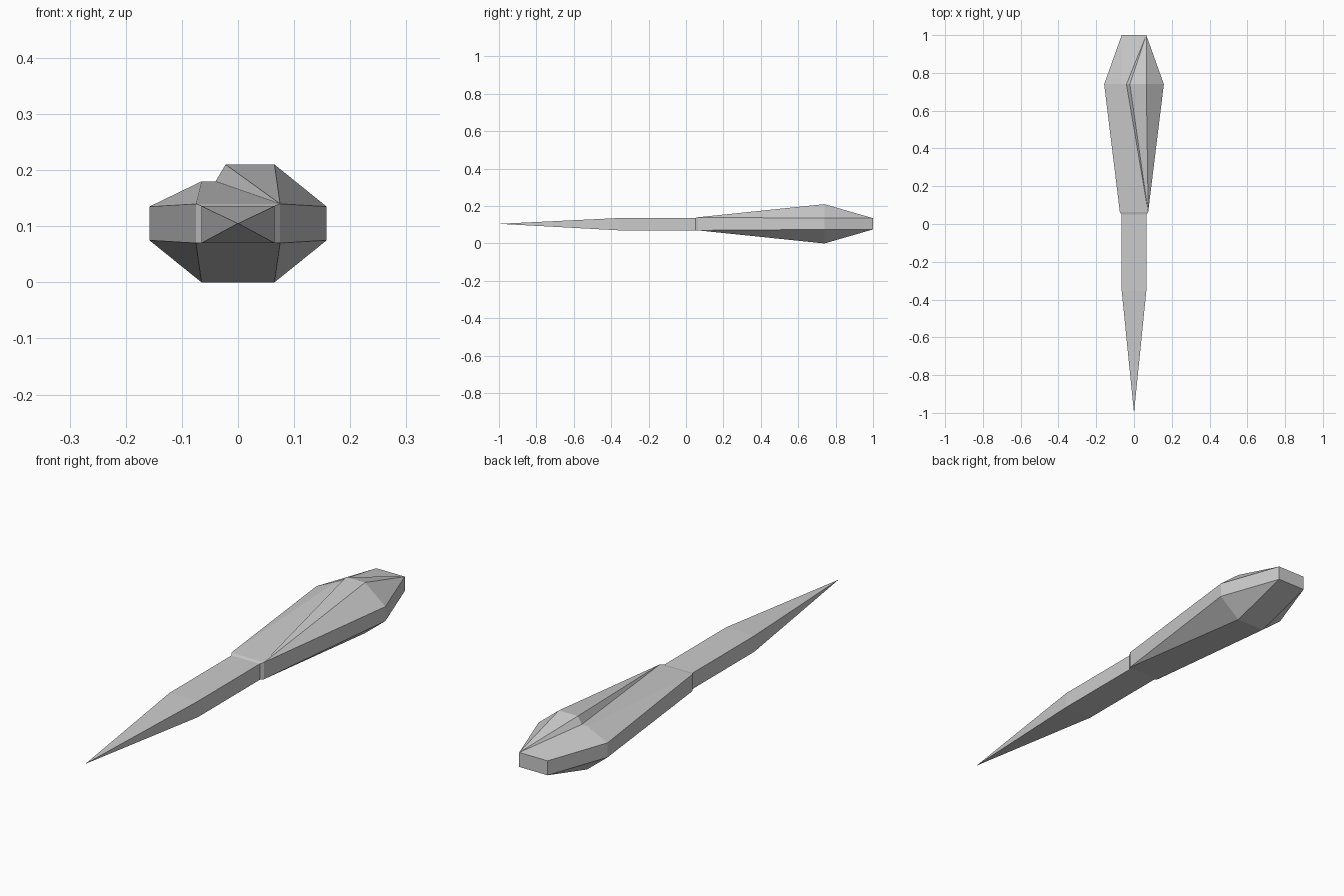
import bpy
import bmesh

if "Cube" in bpy.data.objects:
    bpy.data.objects.remove(bpy.data.objects["Cube"], do_unlink=True)

# One plain grey for the whole tool
GREY = (0.6, 0.6, 0.6, 1.0)
mat = bpy.data.materials.new("light_grey")
mat.use_nodes = True
mat.diffuse_color = GREY
bsdf = next(n for n in mat.node_tree.nodes if n.type == "BSDF_PRINCIPLED")
bsdf.inputs["Base Color"].default_value = GREY


def section(half_width, bottom, top):
    """Rectangle corners in order: lower right, lower left, upper left, upper right."""
    return [(-half_width, bottom), (half_width, bottom),
            (half_width, top), (-half_width, top)]


def loft(name, rings, cap_end=False):
    """Join (y, outline) rings with flat faces; coincident points collapse."""
    bm = bmesh.new()
    loops = [[bm.verts.new((x, y, z)) for x, z in outline] for y, outline in rings]
    for a, b in zip(loops, loops[1:]):
        for i in range(len(a)):
            j = (i + 1) % len(a)
            bm.faces.new((a[i], a[j], b[j], b[i]))
    if cap_end:
        bm.faces.new(loops[-1])
    bmesh.ops.remove_doubles(bm, verts=bm.verts, dist=0.0001)
    bmesh.ops.dissolve_degenerate(bm, dist=0.0001, edges=bm.edges)
    bmesh.ops.recalc_face_normals(bm, faces=bm.faces)
    mesh = bpy.data.meshes.new(name)
    bm.to_mesh(mesh)
    bm.free()
    mesh.materials.append(mat)
    obj = bpy.data.objects.new(name, mesh)
    bpy.context.collection.objects.link(obj)
    return obj


# Blade: straight shank tapering to a point
JOINT = 0.05
shank = section(0.065, 0.07, 0.136)
loft("blade", [(JOINT, shank), (-0.355, shank), (-1.0, [(0, 0.105)] * 4)])

# Handle: widest outline has a raised ridge that is offset to the left
widest = [(-0.065, 0), (0.065, 0),
          (0.158, 0.075), (0.158, 0.135),
          (0.065, 0.21), (-0.022, 0.21), (-0.04, 0.18), (-0.065, 0.18),
          (-0.158, 0.135), (-0.158, 0.075)]

# Which rectangle corner each point of the widest outline runs to
CORNERS = (0, 1, 1, 2, 2, 2, 2, 3, 3, 0)


def spread(corners):
    return [corners[i] for i in CORNERS]


loft("handle", [
    (JOINT, spread(shank)),
    (JOINT + 0.013, spread(section(0.075, 0.07, 0.14))),
    (0.74, widest),
    (1.0, spread(section(0.065, 0.075, 0.135))),
], cap_end=False)

# Butt: flat plate that closes the rear of the handle
loft("handle_butt", [
    (0.999, section(0.065, 0.075, 0.135)),
    (1.0, section(0.065, 0.075, 0.135)),
], cap_end=True)
